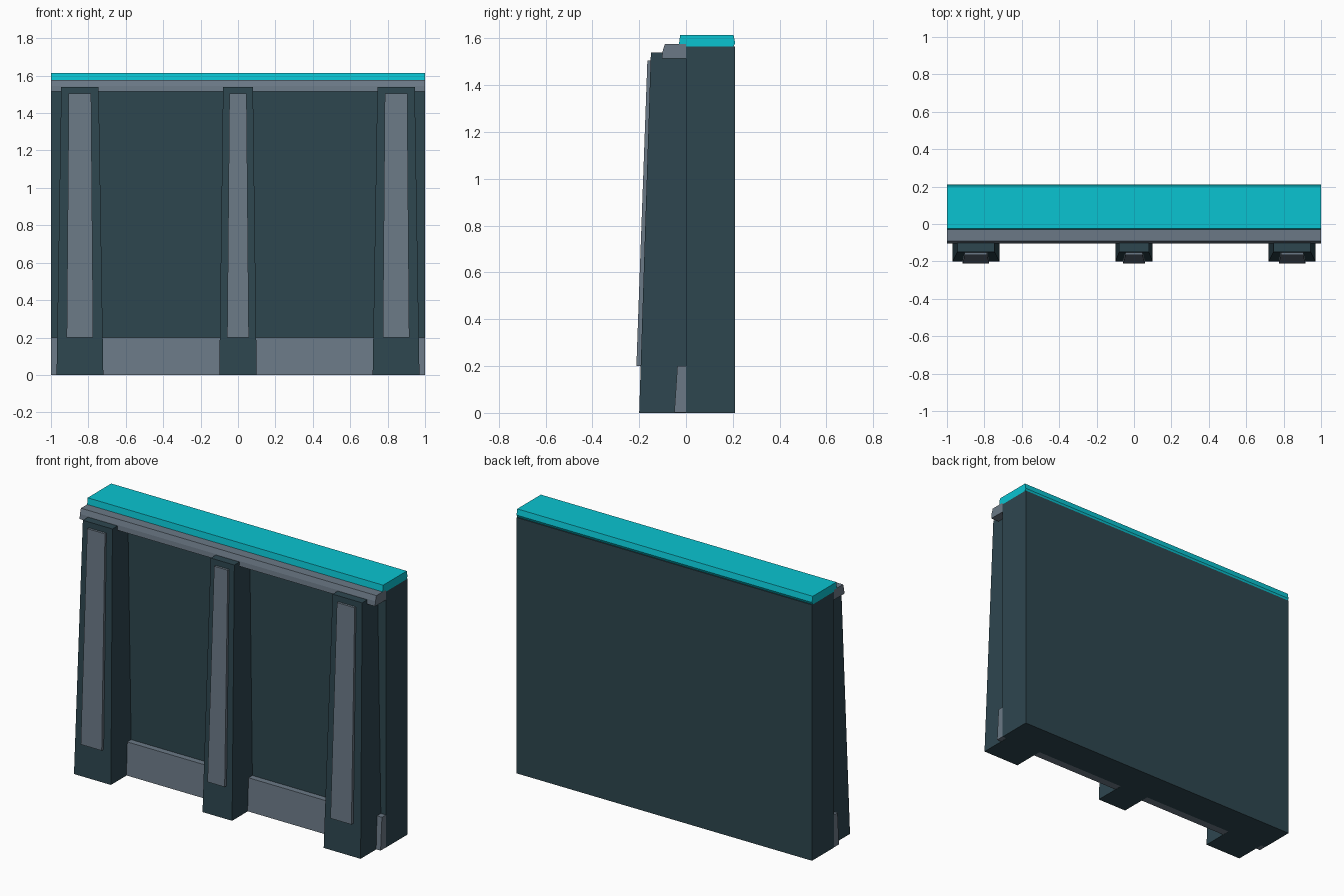
import bpy
import bmesh

cube = bpy.data.objects.get("Cube")
if cube:
    bpy.data.objects.remove(cube, do_unlink=True)


def make_material(name, rgb):
    mat = bpy.data.materials.new(name)
    mat.use_nodes = True
    color = (*rgb, 1.0)
    mat.diffuse_color = color
    mat.node_tree.nodes["Principled BSDF"].inputs["Base Color"].default_value = color
    return mat


dark = make_material("dark slate", (0.027, 0.061, 0.078))
grey = make_material("blue grey", (0.147, 0.191, 0.238))
cyan = make_material("bright cyan", (0.003, 0.55, 0.64))


def extrude_profile(name, profile, mat, center=0.0, half_width=lambda z: 1.0):
    """Sweep a (y, z) side profile across x, with a half width that may vary by height."""
    bm = bmesh.new()
    ends = [[bm.verts.new((center + side * half_width(z), y, z)) for y, z in profile]
            for side in (-1, 1)]
    for ring in ends:
        bm.faces.new(ring)
    count = len(profile)
    for i in range(count):
        j = (i + 1) % count
        bm.faces.new((ends[0][i], ends[0][j], ends[1][j], ends[1][i]))
    bmesh.ops.recalc_face_normals(bm, faces=bm.faces)
    mesh = bpy.data.meshes.new(name)
    bm.to_mesh(mesh)
    bm.free()
    mesh.materials.append(mat)
    obj = bpy.data.objects.new(name, mesh)
    bpy.context.collection.objects.link(obj)
    return obj


def taper(low, high, z0, z1):
    return lambda z: low + (high - low) * (z - z0) / (z1 - z0)


# Wall slab, sloped skirting, ledge and coping
extrude_profile("wall_slab", [(0, 0), (0.21, 0), (0.21, 1.565), (0, 1.565)], dark)
extrude_profile("skirting", [(0, 0.001), (-0.05, 0.001), (-0.037, 0.2), (0, 0.2)], grey)
extrude_profile("ledge", [(0, 1.515), (-0.103, 1.515), (-0.1, 1.545),
                          (-0.09, 1.576), (0, 1.576)], grey)
extrude_profile("coping", [(0, 1.565), (0, 1.576), (-0.03, 1.576), (-0.025, 1.615),
                           (0.203, 1.615), (0.21, 1.58), (0.203, 1.565)], cyan)

# Tapered buttresses, each with a raised front panel
buttresses = {
    "right": (-0.845, 0.125, 0.1, 0.071, 0.06),
    "middle": (0.0, 0.1, 0.08, 0.058, 0.046),
    "left": (0.845, 0.125, 0.1, 0.071, 0.06),
}
for side, (x, low, high, panel_low, panel_high) in buttresses.items():
    extrude_profile(side + "_buttress",
                    [(0, 0), (-0.2, 0), (-0.15, 1.54), (0, 1.54)],
                    dark, x, taper(low, high, 0, 1.54))
    extrude_profile(side + "_buttress_panel",
                    [(-0.18, 0.2), (-0.212, 0.2), (-0.165, 1.505), (-0.14, 1.505)],
                    grey, x, taper(panel_low, panel_high, 0.2, 1.505))
